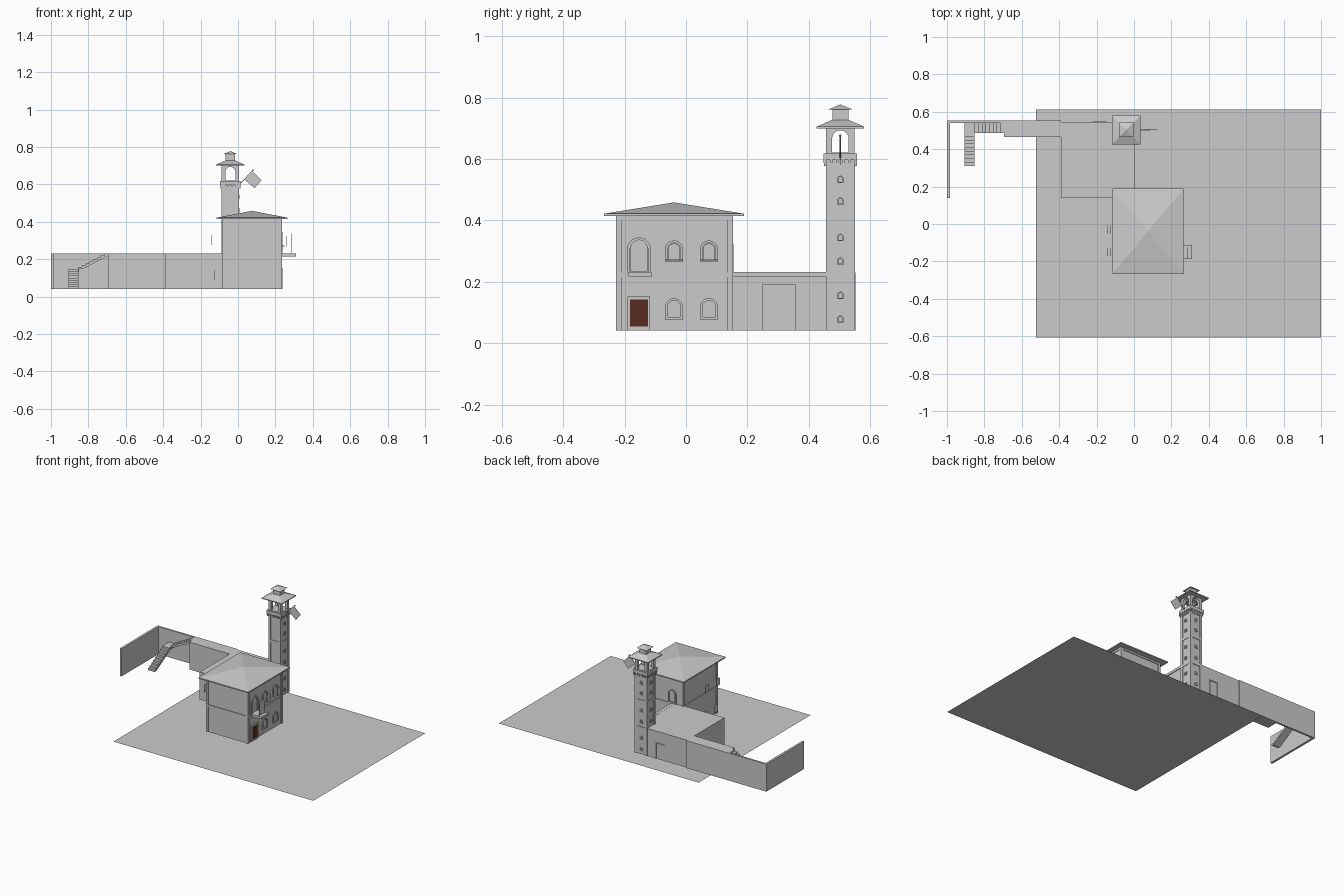
import bpy, bmesh, math
from mathutils import Matrix

if "Cube" in bpy.data.objects:
    bpy.data.objects.remove(bpy.data.objects["Cube"])


def finish(name, bm):
    bmesh.ops.recalc_face_normals(bm, faces=bm.faces)
    me = bpy.data.meshes.new(name)
    bm.to_mesh(me)
    bm.free()
    ob = bpy.data.objects.new(name, me)
    bpy.context.collection.objects.link(ob)
    return ob


def add_box(bm, x0, x1, y0, y1, z0, z1):
    m = Matrix.Translation(((x0 + x1) / 2, (y0 + y1) / 2, (z0 + z1) / 2)) @ \
        Matrix.Diagonal((x1 - x0, y1 - y0, z1 - z0, 1))
    bmesh.ops.create_cube(bm, size=1, matrix=m)


def boxes(name, *dims):
    bm = bmesh.new()
    for d in dims:
        add_box(bm, *d)
    return finish(name, bm)


def prism(name, pts, axis, a, b):
    """Extrude a (side, z) outline along x or y from a to b."""
    bm = bmesh.new()
    place = (lambda s, z: (a, s, z)) if axis == 'x' else (lambda s, z: (s, a, z))
    f = bm.faces.new([bm.verts.new(place(*p)) for p in pts])
    r = bmesh.ops.extrude_face_region(bm, geom=[f])
    vs = [v for v in r['geom'] if isinstance(v, bmesh.types.BMVert)]
    bmesh.ops.translate(bm, verts=vs, vec=(b - a, 0, 0) if axis == 'x' else (0, b - a, 0))
    return finish(name, bm)


def arch_pts(c, w, z0, z1, n=10):
    r = w / 2
    return [(c - r, z0), (c + r, z0)] + [
        (c + r * math.cos(math.pi * i / n), z1 - r + r * math.sin(math.pi * i / n))
        for i in range(n + 1)]


def arch_frame(name, axis, face, out, c, w, z0, z1, t):
    """Raised arched surround on a wall, open in the middle."""
    o = arch_pts(c, w, z0, z1)
    i = arch_pts(c, w - 2 * t, z0 + t, z1 - t)
    bm = bmesh.new()
    rings = [[bm.verts.new((d, s, z) if axis == 'x' else (s, d, z)) for s, z in pts]
             for pts, d in ((o, face), (o, face + out), (i, face + out), (i, face))]
    n = len(o)
    for r in range(4):
        p, q = rings[r], rings[(r + 1) % 4]
        for k in range(n):
            bm.faces.new((p[k], p[(k + 1) % n], q[(k + 1) % n], q[k]))
    return finish(name, bm)


def frustum(name, cx, cy, h0, h1, z0, z1):
    bm = bmesh.new()
    sg = ((-1, -1), (1, -1), (1, 1), (-1, 1))
    lo = [bm.verts.new((cx + a * h0[0], cy + b * h0[1], z0)) for a, b in sg]
    bm.faces.new(lo)
    if h1[0] > 0:
        hi = [bm.verts.new((cx + a * h1[0], cy + b * h1[1], z1)) for a, b in sg]
        bm.faces.new(hi)
    else:
        hi = [bm.verts.new((cx, cy, z1))] * 4
    for k in range(4):
        j = (k + 1) % 4
        bm.faces.new((lo[k], lo[j], hi[j], hi[k]) if h1[0] > 0 else (lo[k], lo[j], hi[k]))
    return finish(name, bm)


def panelled(name, x0, x1, y0, y1, z0, z1, bands, w, rec):
    """Core block with corner pilasters and horizontal bands."""
    e = 0.0005
    d = [(x0 + rec, x1 - rec, y0 + rec, y1 - rec, z0, z1)]
    d += [(a, a + w, b, b + w, z0, z1) for a in (x0, x1 - w) for b in (y0, y1 - w)]
    d += [(x0 + e, x1 - e, y0 + e, y1 - e, p, q) for p, q in bands]
    return boxes(name, *d)


G = 0.042
# Ground sheet
bm = bmesh.new()
bm.faces.new([bm.verts.new(p) for p in
              ((-.525, -.607, 0), (1, -.607, 0), (1, .612, 0), (-.525, .612, 0))])
finish("ground_sheet", bm)

# House
panelled("house_body", -.085, .235, -.228, .153, G, .414,
         ((.215, .231), (.402, .414)), .017, .005)
boxes("house_eave", (-.115, .265, -.267, .189, .414, .422))
frustum("house_roof", .075, -.039, (.19, .228), (0, 0), .422, .459)

# House openings on the right and left
for y in (-.039, .075):
    arch_frame("window_frame_low", 'x', .23, .006, y, .058, .078, .147, .008)
    arch_frame("window_frame_high", 'x', .23, .006, y, .058, .267, .335, .008)
    prism("window_pane_high", arch_pts(y, .04, .272, .325), 'x', .259, .261)
    boxes("window_sill", (.23, .248, y - .03, y + .03, .268, .273))
for y in (-.15, -.03):
    prism("left_pane_high", arch_pts(y, .042, .275, .33), 'x', -.141, -.139)
    prism("left_pane_low", arch_pts(y, .042, .088, .142), 'x', -.125, -.123)
arch_frame("balcony_door_frame", 'x', .23, .007, -.153, .078, .218, .345, .01)
prism("balcony_door_pane", arch_pts(-.153, .056, .233, .338), 'x', .287, .289)
boxes("balcony_slab", (.23, .31, -.187, -.112, .216, .232))
arch_frame("terrace_door_frame", 'y', .148, .007, 0, .06, .232, .325, .008)

# Front door
boxes("front_door_frame", (.23, .238, -.191, -.182, G, .153),
      (.23, .238, -.124, -.117, G, .153), (.23, .238, -.182, -.124, .143, .153),
      (.23, .238, -.182, -.124, G, .054))
door = boxes("front_door", (.229, .236, -.182, -.124, .054, .143))
mat = bpy.data.materials.new("brown_door")
mat.diffuse_color = (.1, .025, .015, 1)
mat.use_nodes = True
mat.node_tree.nodes["Principled BSDF"].inputs["Base Color"].default_value = mat.diffuse_color
door.data.materials.append(mat)

# Terrace block, cap and gate
boxes("terrace_block", (-.39, 0, .14, .546, G, .231))
boxes("terrace_cap", (-.02, .005, .153, .456, .215, .232))
boxes("gate", (0, .006, .248, .257, G, .192), (0, .006, .349, .358, G, .192),
      (0, .006, .257, .349, .178, .192), (0, .006, .257, .349, G, .055),
      (0, .003, .257, .349, .055, .178))
boxes("rear_door", (-.22, -.213, .545, .551, G, .152), (-.157, -.15, .545, .551, G, .152),
      (-.213, -.157, .545, .551, .144, .152))

# Walkway and outer walls
boxes("walkway", (-.695, -.39, .465, .553, G, .231))
boxes("outer_wall", (-1, -.695, .54, .553, G, .231), (-1, -.985, .14, .54, G, .231))


# Stairs in two flights
def flight(name, n, s0, s1, z0, z1, axis, a, b):
    ds, dz = (s1 - s0) / n, (z1 - z0) / n
    pts = []
    for i in range(n):
        pts += [(s0 + i * ds, z0 + i * dz), (s0 + i * ds, z0 + (i + 1) * dz)]
    pts += [(s1, z1), (s1, z1 - 1.3 * dz), (s0 + ds, z0)]
    prism(name, pts, axis, a, b)


flight("upper_stairs", 8, -.853, -.695, .147, .231, 'y', .487, .54)
flight("lower_stairs", 9, .31, .487, G, .147, 'x', -.905, -.853)
boxes("stair_landing", (-.905, -.85, .485, .54, .134, .147))

# Tower shaft
TX, TY, H = -.041, .503, .047
panelled("tower_shaft", TX - H, TX + H, TY - H, TY + H, G, .6,
         ((.212, .231), (.4, .418), (.575, .6)), .016, .004)
for z in (.078, .156, .267, .345, .463, .534):
    for axis, c, f, o in (('x', TY, TX + H - .005, .006), ('x', TY, TX - H + .005, -.006),
                          ('y', TX, TY + H - .005, .006)):
        arch_frame("tower_window", axis, f, o, c, .02, z - .012, z + .012, .004)

# Corbels under the gallery
bm = bmesh.new()
P = .055
for k in range(6):
    t = -P + .0055 + k * (2 * P - .011) / 5
    for s in (-1, 1):
        for lo, hi, out in ((.578, .59, .051), (.588, .6, P)):
            a, b = sorted((s * .045, s * out))
            add_box(bm, TX + t - .004, TX + t + .004, TY + a, TY + b, lo, hi)
            add_box(bm, TX + a, TX + b, TY + t - .004, TY + t + .004, lo, hi)
finish("tower_corbels", bm)
boxes("tower_gallery", (TX - P, TX + P, TY - P, TY + P, .597, .619))

# Belfry with arched openings through both ways
belfry = boxes("belfry", (TX - .046, TX + .046, TY - .046, TY + .046, .619, .702))
cuts = [prism("belfry_cutter_x", arch_pts(TY, .054, .622, .694), 'x', TX - .1, TX + .1),
        prism("belfry_cutter_y", arch_pts(TX, .054, .622, .694), 'y', TY - .1, TY + .1)]
for c in cuts:
    m = belfry.modifiers.new("opening", 'BOOLEAN')
    m.operation, m.solver, m.object = 'DIFFERENCE', 'EXACT', c
    c.hide_render = True
    c.hide_set(True)
bpy.context.view_layer.update()
dg = bpy.context.evaluated_depsgraph_get()
cut_mesh = bpy.data.meshes.new_from_object(belfry.evaluated_get(dg))
belfry.modifiers.clear()
belfry.data = cut_mesh
for c in cuts:
    bpy.data.objects.remove(c)

# Tower roofs and lantern
boxes("tower_eave", (TX - .077, TX + .077, TY - .077, TY + .077, .7, .706))
frustum("tower_roof", TX, TY, (.077, .077), (.026, .026), .706, .728)
boxes("lantern", (TX - .026, TX + .026, TY - .026, TY + .026, .726, .763))
frustum("lantern_roof", TX, TY, (.039, .039), (0, 0), .762, .778)

# Flag on a slanted pole
prism("flag_pole", ((.008, .603), (.011, .6), (.081, .674), (.078, .677)), 'y', TY - .002, TY + .002)
prism("flag", ((.075, .672), (.126, .623), (.088, .58), (.036, .626)), 'y', TY - .001, TY + .001)
bm = bmesh.new()
bmesh.ops.create_icosphere(bm, subdivisions=1, radius=.005, matrix=Matrix.Translation((.08, TY, .676)))
finish("pole_ball", bm)
